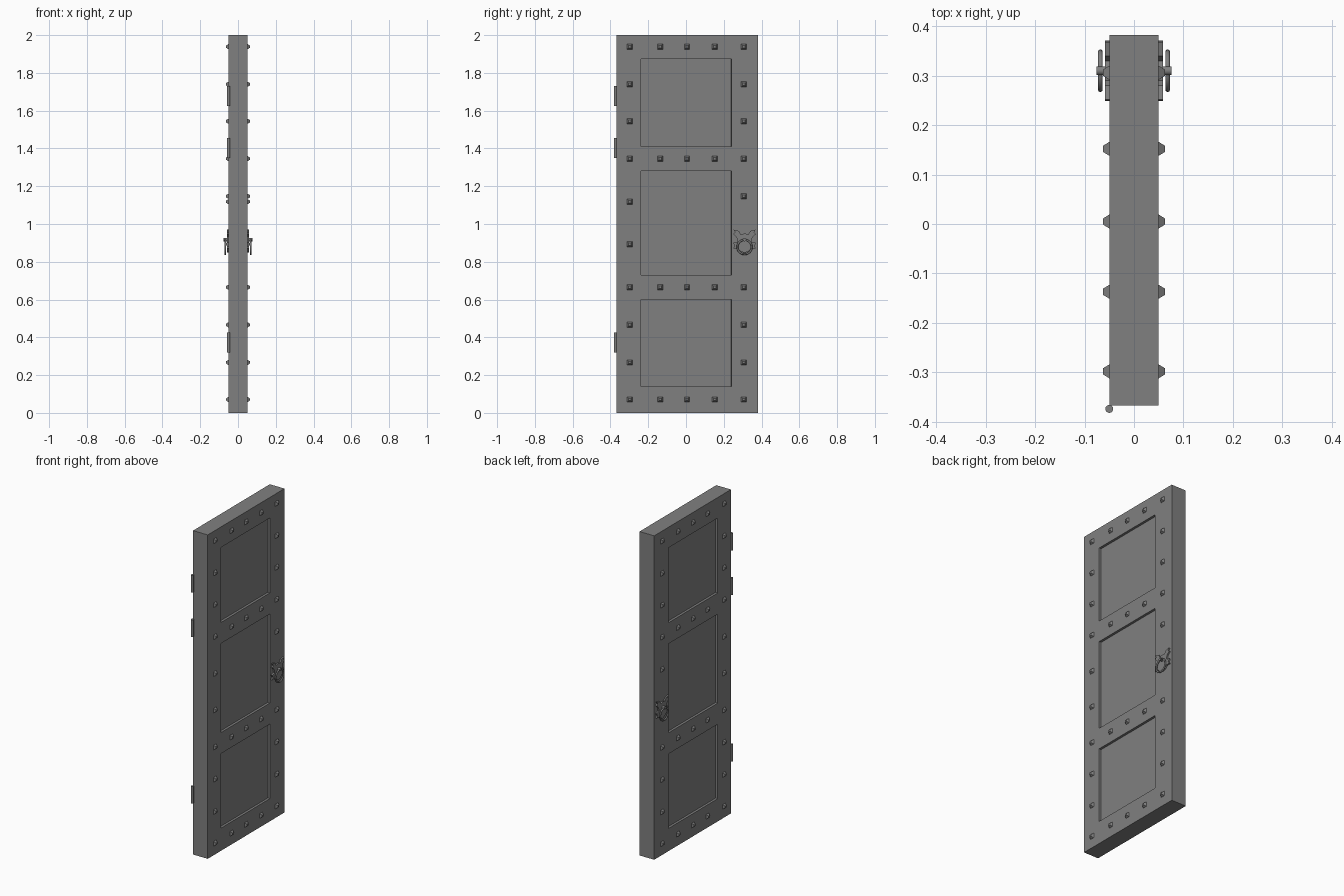
import bpy, bmesh
from math import radians, sqrt
from mathutils import Matrix, Vector

if "Cube" in bpy.data.objects:
    bpy.data.objects.remove(bpy.data.objects["Cube"])

GREY = (0.216, 0.216, 0.216, 1)
metal = bpy.data.materials.new("grey_metal")
metal.use_nodes = True
metal.diffuse_color = GREY
metal.node_tree.nodes["Principled BSDF"].inputs["Base Color"].default_value = GREY

HALF = 0.05                      # half the slab thickness
Y0, Y1 = -0.367, 0.382           # hinge edge and latch edge
PANEL_Y = (-0.238, 0.24)
PANELS = [(0.14, 0.60), (0.73, 1.28), (1.41, 1.873)]
LATCH_Y = 0.31


def add(name, bm, smooth=False):
    bmesh.ops.recalc_face_normals(bm, faces=bm.faces)
    mesh = bpy.data.meshes.new(name)
    bm.to_mesh(mesh)
    bm.free()
    mesh.materials.append(metal)
    ob = bpy.data.objects.new(name, mesh)
    bpy.context.collection.objects.link(ob)
    if smooth:
        finish(ob)
    return ob


def finish(ob):
    bpy.ops.object.select_all(action="DESELECT")
    bpy.context.view_layer.objects.active = ob
    ob.select_set(True)
    bpy.ops.object.shade_smooth_by_angle(angle=radians(40))


def outward(side, x, y, z):
    """Frame whose local z points out of the given door face."""
    return Matrix.Translation((side * x, y, z)) @ Matrix.Rotation(radians(90 * side), 4, "Y")


# Slab with recessed panels on both faces
bm = bmesh.new()
bmesh.ops.create_cube(bm, size=1, matrix=Matrix.Translation((0, (Y0 + Y1) / 2, 1))
                      @ Matrix.Diagonal((2 * HALF, Y1 - Y0, 2, 1)))
cuts = [((0, y, 0), (0, 1, 0)) for y in PANEL_Y]
cuts += [((0, 0, z), (0, 0, 1)) for pair in PANELS for z in pair]
for co, no in cuts:
    bmesh.ops.bisect_plane(bm, geom=bm.verts[:] + bm.edges[:] + bm.faces[:],
                           plane_co=co, plane_no=no)
bm.normal_update()


def is_panel(face):
    c = face.calc_center_median()
    return (abs(face.normal.x) > 0.9 and PANEL_Y[0] < c.y < PANEL_Y[1]
            and any(a < c.z < b for a, b in PANELS))


bmesh.ops.inset_individual(bm, faces=[f for f in bm.faces if is_panel(f)],
                           thickness=0.001, depth=-0.014)
add("door_slab", bm)

# Square studs along the rails and stiles
edges = (-0.298, 0.306)
spots = [(y, z) for z in (0.071, 0.665, 1.346, 1.939)
         for y in (edges[0], -0.137, 0.005, 0.152, edges[1])]
spots += [(y, z) for z in (0.267, 0.466, 1.544, 1.74) for y in edges]
spots += [(edges[0], 0.893), (edges[0], 1.118), (edges[1], 1.147)]
bm = bmesh.new()
for side in (-1, 1):
    for y, z in spots:
        bmesh.ops.create_cone(bm, cap_ends=True, segments=4, radius1=0.014 * sqrt(2),
                              radius2=0.006 * sqrt(2), depth=0.013,
                              matrix=outward(side, HALF + 0.0065, y, z)
                              @ Matrix.Rotation(radians(45), 4, "Z"))
add("studs", bm)

# Hinge barrels on one corner of the hinge edge
for i, z in enumerate((0.373, 1.402, 1.677)):
    bm = bmesh.new()
    bmesh.ops.create_cone(bm, cap_ends=True, segments=16, radius1=0.008, radius2=0.008,
                          depth=0.106, matrix=Matrix.Translation((-HALF, Y0 - 0.007, z)))
    add(f"hinge_{i + 1}", bm, True)

# Ornate backplate, hanging ring and its pin on each face
half = [(0, .05), (.02, .045), (.03, .063), (.058, .07), (.05, .056), (.06, .046),
        (.042, .03), (.036, .005), (.061, 0), (.052, -.016), (.06, -.03),
        (.035, -.03), (.02, -.045), (0, -.052)]
outline = half + [(-u, v) for u, v in half[-2:0:-1]]
for side, label in ((-1, "right"), (1, "left")):
    bm = bmesh.new()
    verts = [bm.verts.new((side * HALF, LATCH_Y + u, 0.9 + v)) for u, v in outline]
    base = bm.faces.new(verts)
    top = bmesh.ops.extrude_face_region(bm, geom=[base], use_keep_orig=True)["geom"]
    bmesh.ops.translate(bm, verts=[g for g in top if isinstance(g, bmesh.types.BMVert)],
                        vec=Vector((side * 0.009, 0, 0)))
    add(f"handle_plate_{label}", bm)

    bm = bmesh.new()
    bmesh.ops.create_cone(bm, cap_ends=True, segments=16, radius1=0.009, radius2=0.009,
                          depth=0.026, matrix=outward(side, HALF + 0.013, LATCH_Y, 0.917))
    add(f"handle_pin_{label}", bm, True)

    bpy.ops.mesh.primitive_torus_add(major_radius=0.038, minor_radius=0.005,
                                     major_segments=32, minor_segments=10,
                                     location=(side * 0.068, LATCH_Y, 0.878),
                                     rotation=(0, radians(90), 0))
    ring = bpy.context.object
    ring.name = f"handle_ring_{label}"
    ring.data.materials.append(metal)
    finish(ring)
